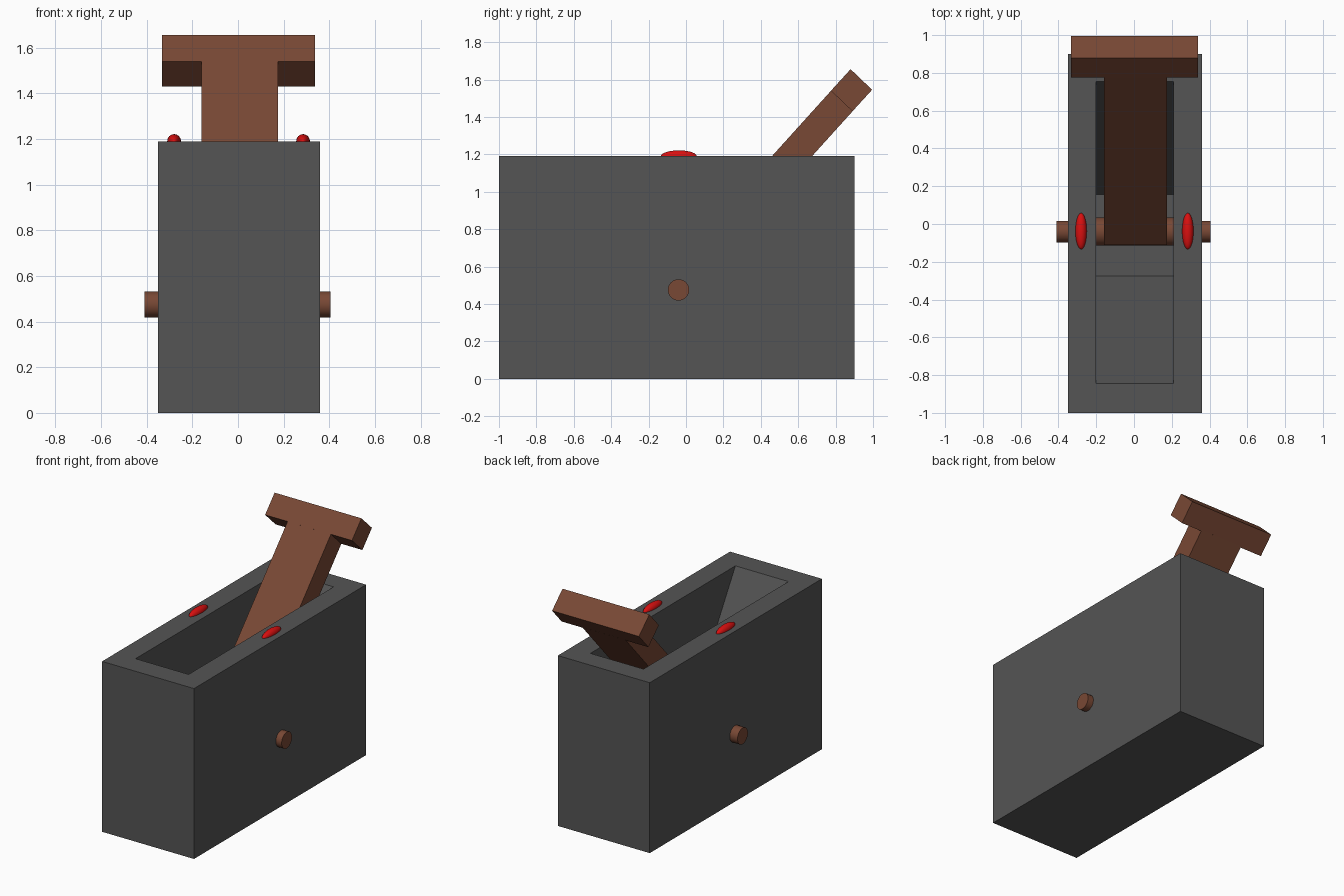
import bpy, bmesh, math

if "Cube" in bpy.data.objects:
    bpy.data.objects.remove(bpy.data.objects["Cube"])

def material(name, color):
    m = bpy.data.materials.new(name)
    m.diffuse_color = (*color, 1)
    m.use_nodes = True
    m.node_tree.nodes["Principled BSDF"].inputs["Base Color"].default_value = m.diffuse_color
    return m

brown = material("brown", (0.19, 0.065, 0.035))
red = material("red", (0.7, 0.005, 0.005))
grey = material("dark_grey", (0.09, 0.09, 0.09))

def prism(name, profile, x0, x1, mat):
    """Extrude a (y, z) profile from x0 to x1."""
    bm = bmesh.new()
    face = bm.faces.new([bm.verts.new((x0, y, z)) for y, z in profile])
    ext = bmesh.ops.extrude_face_region(bm, geom=[face])
    for v in ext["geom"]:
        if isinstance(v, bmesh.types.BMVert):
            v.co.x = x1
    bmesh.ops.recalc_face_normals(bm, faces=bm.faces)
    me = bpy.data.meshes.new(name)
    bm.to_mesh(me)
    bm.free()
    ob = bpy.data.objects.new(name, me)
    bpy.context.collection.objects.link(ob)
    me.materials.append(mat)
    return ob

def rod(name, r, x0, x1):
    bpy.ops.mesh.primitive_cylinder_add(vertices=32, radius=r, depth=x1 - x0,
        location=((x0 + x1) / 2, -0.04, 0.475), rotation=(0, math.pi / 2, 0))
    ob = bpy.context.object
    ob.name = name
    ob.data.materials.append(brown)
    bpy.ops.object.shade_smooth_by_angle()

# Housing with a tapered slot cut from the top
housing = prism("housing", [(-1, 0), (0.9, 0), (0.9, 1.19), (-1, 1.19)], -0.35, 0.36, grey)
r = 0.1 / 0.95  # extend the sloped cutter ends slightly above the top
cutter = prism("slot_cutter", [(-0.275, 0.24), (0.155, 0.24), (0.755 + 0.6 * r, 1.29),
                               (-0.845 - 0.57 * r, 1.29)], -0.2, 0.21, grey)
cutter.hide_render = True
cutter.hide_set(True)
mod = housing.modifiers.new("slot", "BOOLEAN")
mod.operation = "DIFFERENCE"
mod.solver = "EXACT"
mod.object = cutter

# Tilted lever stem and crossbar handle
prism("lever_stem", [(-0.11, 0.56), (0.78, 1.545), (0.895, 1.435), (0.005, 0.45)],
      -0.16, 0.175, brown)
prism("lever_handle", [(0.775, 1.54), (0.88, 1.655), (0.995, 1.545), (0.89, 1.43)],
      -0.333, 0.338, brown)

# Pivot axle and its thicker hub inside the slot
rod("axle", 0.057, -0.41, 0.405)
rod("axle_hub", 0.075, -0.2, 0.21)

# Indicator lamps on the rim
for side, x in (("left", -0.28), ("right", 0.285)):
    bpy.ops.mesh.primitive_uv_sphere_add(segments=32, ring_count=16, location=(x, -0.038, 1.19))
    lamp = bpy.context.object
    lamp.name = side + "_lamp"
    lamp.scale = (0.03, 0.096, 0.031)
    lamp.data.materials.append(red)
    bpy.ops.object.shade_smooth()
